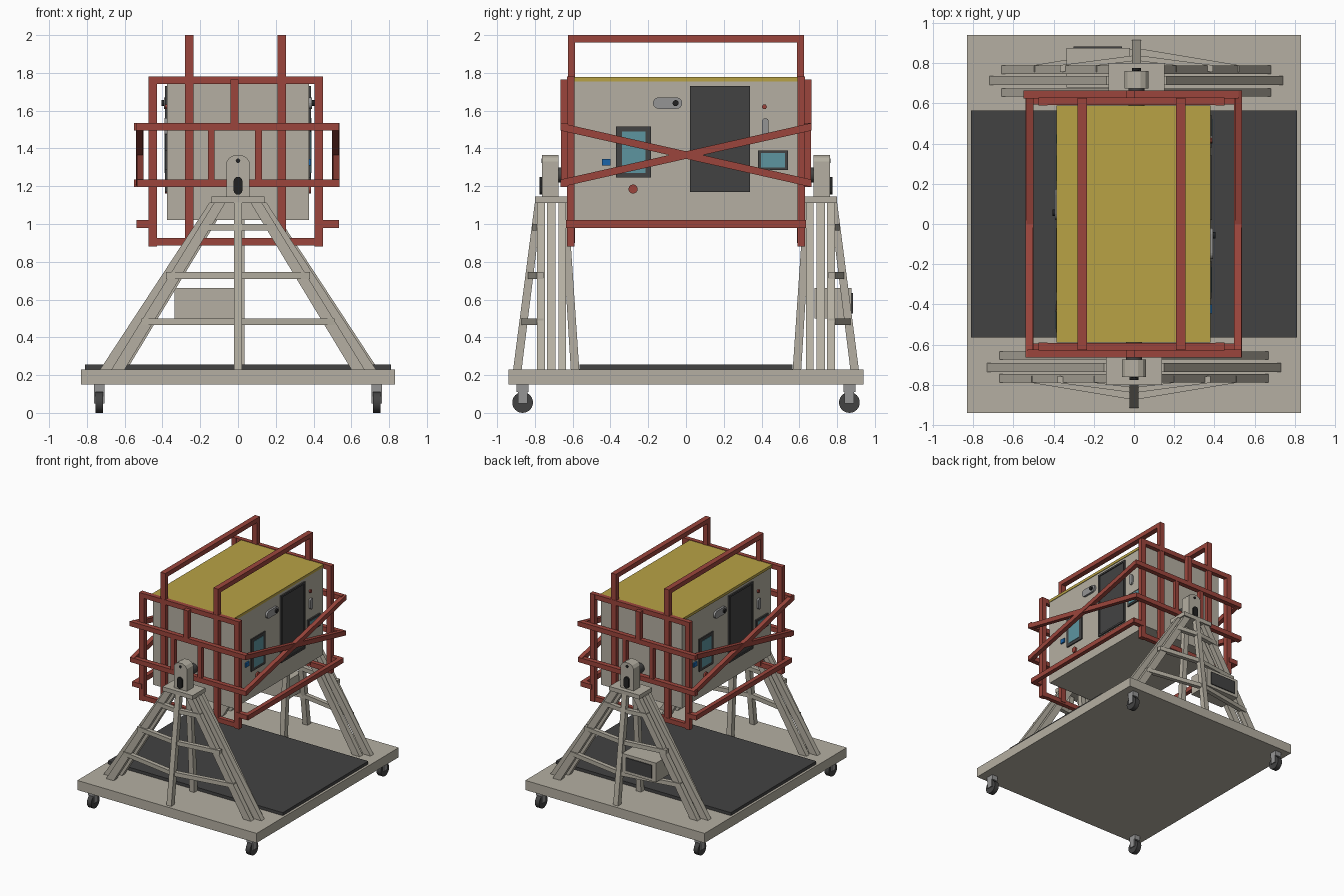
import bpy, bmesh
from math import sin, cos, pi

if "Cube" in bpy.data.objects:
    bpy.data.objects.remove(bpy.data.objects["Cube"])

def mat(name, r, g, b):
    m = bpy.data.materials.new(name)
    m.diffuse_color = (r, g, b, 1)
    m.use_nodes = True
    m.node_tree.nodes["Principled BSDF"].inputs["Base Color"].default_value = m.diffuse_color
    return m

BEIGE = mat("beige", .46, .43, .36)
RED = mat("red", .33, .06, .045)
YELLOW = mat("yellow", .48, .36, .06)
DARK = mat("dark", .055, .055, .055)
BLACK = mat("black", .015, .015, .015)
GREY = mat("grey", .3, .3, .3)
TEAL = mat("teal", .11, .30, .35)
BLUE = mat("blue", .01, .13, .4)

def prism(name, pts, axis, a, b, m, smooth=False):
    """Extrude a 2D profile along an axis from a to b."""
    place = {'x': lambda u, v, d: (d, u, v),
             'y': lambda u, v, d: (u, d, v),
             'z': lambda u, v, d: (u, v, d)}[axis]
    bm = bmesh.new()
    lo = [bm.verts.new(place(u, v, a)) for u, v in pts]
    hi = [bm.verts.new(place(u, v, b)) for u, v in pts]
    bm.faces.new(lo)
    bm.faces.new(hi)
    n = len(pts)
    for i in range(n):
        j = (i + 1) % n
        f = bm.faces.new((lo[i], lo[j], hi[j], hi[i]))
        f.smooth = smooth
    bmesh.ops.recalc_face_normals(bm, faces=bm.faces)
    me = bpy.data.meshes.new(name)
    bm.to_mesh(me)
    bm.free()
    if smooth:
        me.set_sharp_from_angle(angle=pi / 5)
    ob = bpy.data.objects.new(name, me)
    ob.data.materials.append(m)
    bpy.context.collection.objects.link(ob)
    return ob

def rect(u0, u1, v0, v1):
    return [(u0, v0), (u1, v0), (u1, v1), (u0, v1)]

def box(name, x0, x1, y0, y1, z0, z1, m):
    return prism(name, rect(x0, x1, y0, y1), 'z', z0, z1, m)

def circle(u, v, r, n=24):
    return [(u + r * cos(2 * pi * i / n), v + r * sin(2 * pi * i / n)) for i in range(n)]

def pill(u0, u1, v0, v1, n=8):
    """Stadium outline filling a rectangle."""
    r = min(u1 - u0, v1 - v0) / 2
    tall = (v1 - v0) > (u1 - u0)
    ends = [((u0 + u1) / 2, v1 - r, 0), ((u0 + u1) / 2, v0 + r, pi)] if tall else \
           [(u1 - r, (v0 + v1) / 2, -pi / 2), (u0 + r, (v0 + v1) / 2, pi / 2)]
    return [(cu + r * cos(s + pi * i / n), cv + r * sin(s + pi * i / n))
            for cu, cv, s in ends for i in range(n + 1)]

# Base platform and mat
box("base_platform", -.83, .83, -.94, .94, .15, .23, BEIGE)
box("floor_mat", -.81, .81, -.565, .565, .23, .255, DARK)

# Casters
for sx in (-1, 1):
    for sy in (-1, 1):
        x, y = sx * .735, sy * .865
        prism("caster_wheel", circle(y, .055, .055), 'x', x - .02, x + .02, DARK, True)
        box("caster_stem", x - .028, x + .028, y - .032, y + .032, .11, .15, GREY)
        for s in (-1, 1):
            a = x + s * .024
            box("caster_fork", a - .004, a + .004, y - .025, y + .025, .05, .12, GREY)

# Support towers at the two ends
for s, cx in ((-1, .0), (1, .012)):
    def ybox(name, x0, x1, y0, y1, z0, z1, m):
        return box(name, cx + x0, cx + x1, *sorted((s * y0, s * y1)), z0, z1, m)
    for side in (-1, 1):
        legs = [(.635, .675, (.67, .60, .065, .125)),
                (.692, .735, (.73, .66, .10, .15)),
                (.747, .788, (.67, .60, .065, .125))]
        for y0, y1, (bo, bi, ti, to) in legs:
            pts = [(cx + side * u, v) for u, v in ((bo, .23), (bi, .23), (ti, 1.115), (to, 1.115))]
            prism("tower_leg", pts, 'y', s * y0, s * y1, BEIGE)
    # Leaning centre posts
    for b0, b1, t0, t1 in ((.915, .87, .80, .76), (.565, .61, .625, .665)):
        prism("tower_centre_post", [(s * b0, .23), (s * b1, .23), (s * t1, 1.115), (s * t0, 1.115)],
              'x', cx - .022, cx + .022, BEIGE)
    # Bent cross bars reaching the outer post
    for z, w, tip in ((.465, .51, .875), (.71, .38, .84), (.965, .20, .815)):
        pts = [(-w, .79), (0, tip), (w, .79), (w, .755), (0, tip - .035), (-w, .755)]
        prism("tower_cross_bar", [(cx + u, s * v) for u, v in pts], 'z', z, z + .035, BEIGE)
    ybox("tower_top_plate", -.14, .14, .63, .80, 1.11, 1.145, BEIGE)
    # Pivot bearing
    prof = [(-.06, 1.145), (.06, 1.145), (.06, 1.33), (.045, 1.352), (.02, 1.365),
            (-.02, 1.365), (-.045, 1.352), (-.06, 1.33)]
    prism("pivot_block", [(cx + u, v) for u, v in prof], 'y', s * .675, s * .762, BEIGE)
    prism("pivot_slot", pill(cx - .023, cx + .023, 1.155, 1.25), 'y', s * .74, s * .775, BLACK)
    prism("pivot_bolt", circle(cx, 1.335, .012, 12), 'y', s * .74, s * .765, BLACK)
    prism("pivot_shaft", circle(cx, 1.26, .04), 'y', s * .59, s * .70, DARK, True)

# Control box on the back tower
box("control_box", -.335, -.02, .68, .875, .5, .66, BEIGE)
box("control_box_panel", -.30, -.06, .87, .883, .525, .635, DARK)

# Cabinet body with yellow lid
box("cabinet_body", -.365, .365, -.59, .59, 1.02, 1.755, BEIGE)
box("cabinet_lid", -.385, .38, -.59, .59, 1.755, 1.777, YELLOW)

# Instruments on both long sides, turned half a revolution
for f in (1, -1):
    def panel(name, pts, x0, x1, m):
        return prism(name, [(f * u, v) for u, v in pts], 'x', f * x0, f * x1, m)
    panel("side_panel", rect(-.59, .59, 1.02, 1.755), .36, .375, BEIGE)
    panel("door", rect(.02, .34, 1.17, 1.73), .37, .38, DARK)
    for r in ((.02, .035, 1.17, 1.73), (.325, .34, 1.17, 1.73),
              (.035, .325, 1.17, 1.185), (.035, .325, 1.715, 1.73)):
        panel("door_frame", rect(*r), .37, .387, DARK)
    panel("large_screen_frame", rect(-.37, -.185, 1.245, 1.515), .37, .385, DARK)
    panel("large_screen", rect(-.34, -.215, 1.27, 1.49), .38, .388, TEAL)
    panel("small_screen_frame", rect(.38, .54, 1.285, 1.39), .37, .387, DARK)
    panel("small_screen", rect(.397, .523, 1.3, 1.375), .38, .39, TEAL)
    panel("blue_socket", rect(-.445, -.40, 1.31, 1.345), .37, .387, BLUE)
    panel("red_button", circle(-.28, 1.185, .024), .37, .387, RED)
    panel("red_indicator", circle(.415, 1.62, .014, 6), .37, .387, RED)
    panel("latch_plate", pill(-.175, -.02, 1.61, 1.67), .37, .392, GREY)
    panel("latch_knob", circle(-.055, 1.64, .016, 16), .38, .405, BLACK)
    panel("door_handle", pill(.402, .438, 1.47, 1.56), .37, .39, GREY)

# Red cage: end frames
for s, xl, xr in ((-1, -.53, .535), (1, -.55, .52)):
    def bar(name, x0, x1, y0, y1, z0, z1):
        return box(name, x0, x1, *sorted((s * y0, s * y1)), z0, z1, RED)
    for x in (-.475, .405):
        bar("cage_corner_post", x, x + .045, .59, .63, .88, 1.78)
    for x in (-.28, .21):
        bar("cage_hoop_post", x, x + .045, .587, .626, .90, 2.0)
    for z in (.885, 1.74):
        bar("cage_end_rail", -.475, .45, .592, .628, z, z + .04)
    for z in (1.195, 1.495):
        bar("cage_outer_rail", xl, xr, .625, .665, z, z + .04)
    bar("cage_top_stay", -.04, .003, .625, .665, 1.495, 1.765)
    for x in (-.16, .09):
        bar("cage_short_stay", x, x + .036, .627, .663, 1.22, 1.51)
    for x0, x1 in ((-.535, -.45), (.43, .53)):
        bar("cage_side_stub", x0, x1, .595, .635, .98, 1.02)

# Red cage: hoop tops, side rails and crossed braces
for x in (-.28, .21):
    box("cage_hoop_top", x, x + .045, -.626, .626, 1.962, 2.0, RED)
for x in (-.537, .5):
    box("cage_side_rail", x, x + .036, -.63, .63, .98, 1.02, RED)
    for s in (-1, 1):
        prism("cage_cross_brace", [(-s * .665, 1.495), (s * .665, 1.195), (s * .665, 1.235), (-s * .665, 1.535)],
              'x', x - .002 * s, x + .036 - .002 * s, RED)
